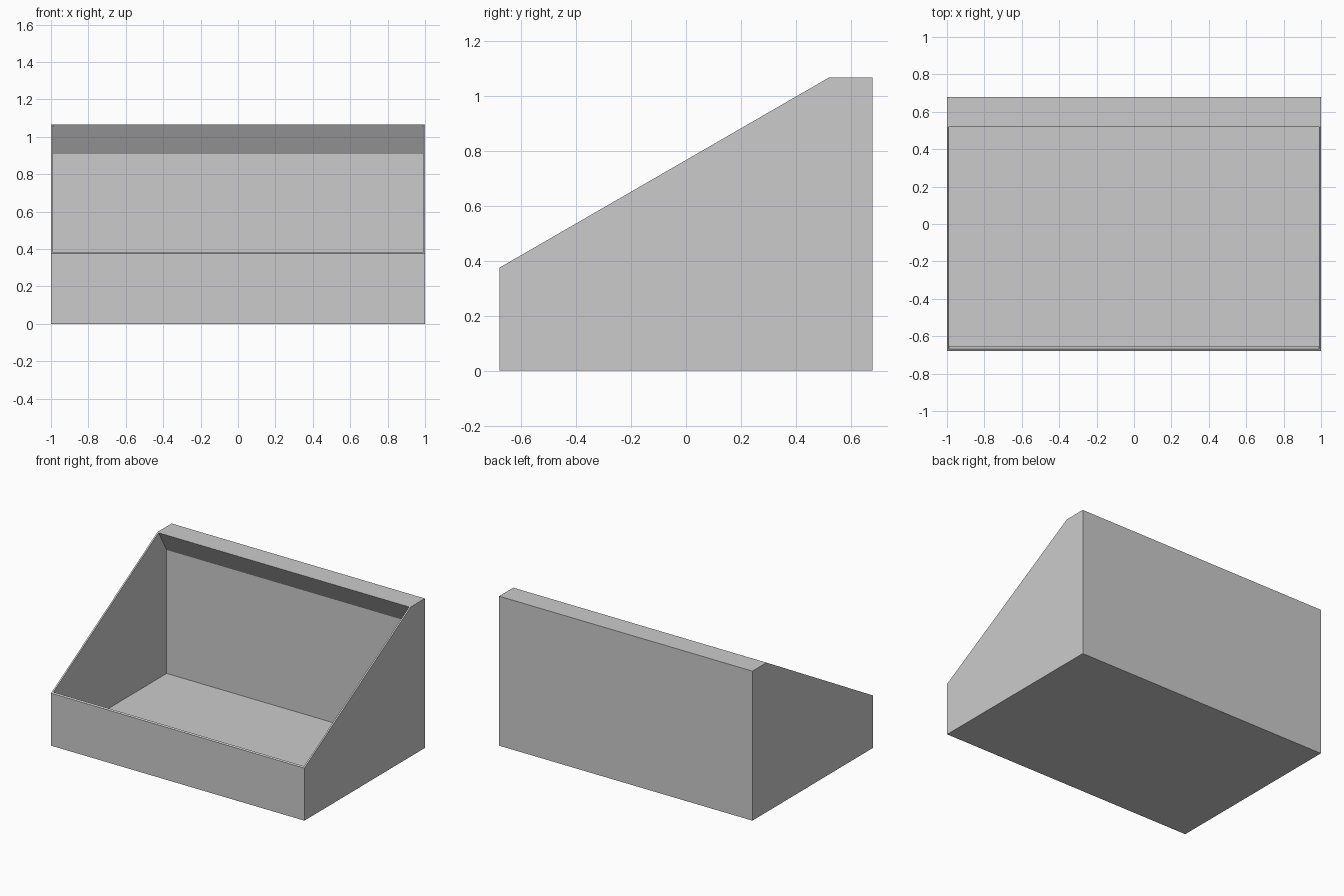
import bpy
import bmesh
from mathutils import Vector

default = bpy.data.objects.get("Cube")
if default:
    bpy.data.objects.remove(default, do_unlink=True)

HALF_WIDTH = 1.0
HALF_DEPTH = 0.679
HEIGHT = 1.067
SIDE_WALL = 0.011
FLOOR = 0.027

grey = bpy.data.materials.new("light_grey")
grey.use_nodes = True
grey.diffuse_color = (0.6, 0.6, 0.6, 1)
grey.node_tree.nodes["Principled BSDF"].inputs["Base Color"].default_value = grey.diffuse_color


def extrude_profile(name, profile, half_width):
    """Extrude a side (y, z) profile symmetrically along x."""
    bm = bmesh.new()
    face = bm.faces.new([bm.verts.new((-half_width, y, z)) for y, z in profile])
    result = bmesh.ops.extrude_face_region(bm, geom=[face])
    moved = [v for v in result["geom"] if isinstance(v, bmesh.types.BMVert)]
    bmesh.ops.translate(bm, verts=moved, vec=(2 * half_width, 0, 0))
    bmesh.ops.recalc_face_normals(bm, faces=bm.faces)
    mesh = bpy.data.meshes.new(name)
    bm.to_mesh(mesh)
    bm.free()
    mesh.materials.append(grey)
    obj = bpy.data.objects.new(name, mesh)
    bpy.context.collection.objects.link(obj)
    return obj


# Outer body with a sloping open front
lip = Vector((-HALF_DEPTH, 0.375))
crest = Vector((0.52, HEIGHT))
body = extrude_profile("open_bin", [
    (-HALF_DEPTH, 0), (HALF_DEPTH, 0), (HALF_DEPTH, HEIGHT), crest, lip,
], HALF_WIDTH)

# Cavity: its mouth is cut square to the slope
slope = (crest - lip).normalized()
outward = Vector((-slope.y, slope.x))
mouth_low = lip + slope * 0.0127
mouth_high = crest - slope * 0.003
front_y, back_y = -0.652, 0.608


def inner_end(point, wall_y):
    """Follow the mouth edge inward until it meets a wall."""
    return point + outward * ((wall_y - point.x) / outward.x)


cavity = extrude_profile("cavity_cutter", [
    (front_y, FLOOR), (back_y, FLOOR),
    inner_end(mouth_high, back_y), mouth_high + outward * 0.1,
    mouth_low + outward * 0.1, inner_end(mouth_low, front_y),
], HALF_WIDTH - SIDE_WALL)
cavity.hide_render = True

# Hollow out the body
cut = body.modifiers.new("hollow", 'BOOLEAN')
cut.operation = 'DIFFERENCE'
cut.solver = 'EXACT'
cut.object = cavity
bpy.context.view_layer.objects.active = body
body.select_set(True)
bpy.ops.object.modifier_apply(modifier=cut.name)
bpy.data.objects.remove(cavity, do_unlink=True)
